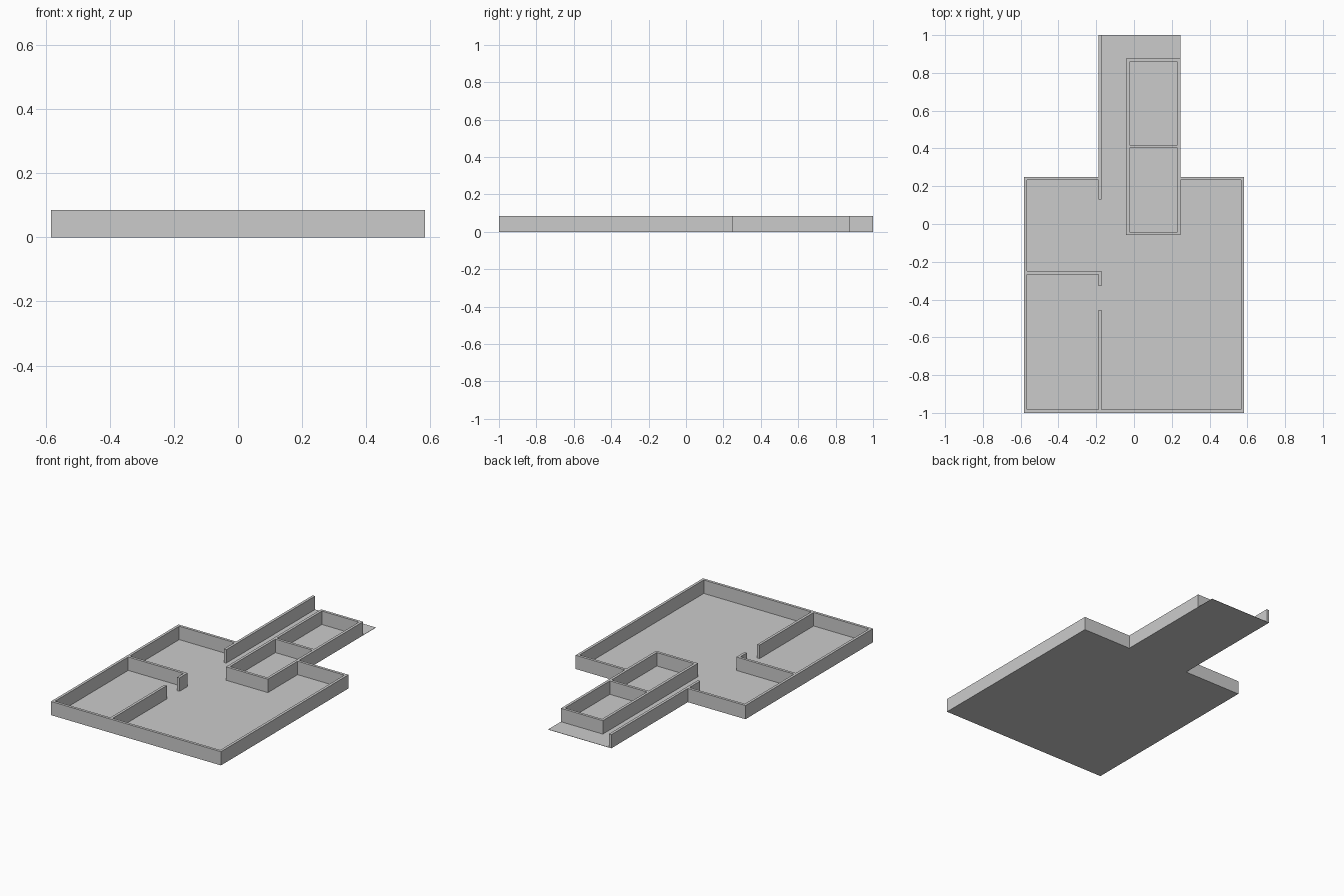
import bpy, bmesh

if "Cube" in bpy.data.objects:
    bpy.data.objects.remove(bpy.data.objects["Cube"])

T = 1 / 60          # wall thickness
FLOOR = 0.0017      # floor thickness
TOP = 0.085         # wall top


def plan_solid(name, rects, z0, z1):
    """Extrude the union of plan rectangles (x0, x1, y0, y1) as one clean solid."""
    xs = sorted({round(v, 5) for r in rects for v in r[:2]})
    ys = sorted({round(v, 5) for r in rects for v in r[2:]})
    bm = bmesh.new()
    verts = {}

    def vert(i, j):
        if (i, j) not in verts:
            verts[i, j] = bm.verts.new((xs[i], ys[j], z0))
        return verts[i, j]

    for i in range(len(xs) - 1):
        for j in range(len(ys) - 1):
            cx, cy = (xs[i] + xs[i + 1]) / 2, (ys[j] + ys[j + 1]) / 2
            if any(a < cx < b and c < cy < d for a, b, c, d in rects):
                bm.faces.new((vert(i, j), vert(i + 1, j), vert(i + 1, j + 1), vert(i, j + 1)))
    res = bmesh.ops.extrude_face_region(bm, geom=bm.faces[:])
    for v in res["geom"]:
        if isinstance(v, bmesh.types.BMVert):
            v.co.z = z1
    bmesh.ops.recalc_face_normals(bm, faces=bm.faces[:])
    bmesh.ops.dissolve_limit(bm, angle_limit=0.01, verts=bm.verts[:], edges=bm.edges[:])
    bmesh.ops.triangulate(bm, faces=[f for f in bm.faces if len(f.verts) > 4])
    mesh = bpy.data.meshes.new(name)
    bm.to_mesh(mesh)
    bm.free()
    obj = bpy.data.objects.new(name, mesh)
    bpy.context.collection.objects.link(obj)
    return obj


W = 0.5833                     # half width of the main room
L, R = -0.1875, 0.2458         # passage sides
BX, BY0, BY1 = -0.0417, -0.0583, 0.875   # stair block limits

# Floor slab
plan_solid("floor", [(-W, W, -1, 0.25), (L, R, 0.25, 1)], 0, FLOOR)

# Walls
plan_solid("walls", [
    # outer walls
    (-W, W, -1, -1 + T),
    (-W, -W + T, -1, 0.25),
    (W - T, W, -1, 0.25),
    (-W, L, 0.25 - T, 0.25),
    (R, W, 0.25 - T, 0.25),
    # passage wall
    (L, L + T, 0.129, 1),
    # side room partitions with door gap
    (-W, L + T, -0.25 - T, -0.25),
    (L, L + T, -0.329, -0.25),
    (L, L + T, -1, -0.454),
    # two-cell block
    (BX, BX + T, BY0, BY1),
    (R - T, R, BY0, BY1),
    (BX, R, BY0, BY0 + T),
    (BX, R, BY1 - T, BY1),
    (BX, R, 0.402, 0.402 + T),
], FLOOR, TOP)
